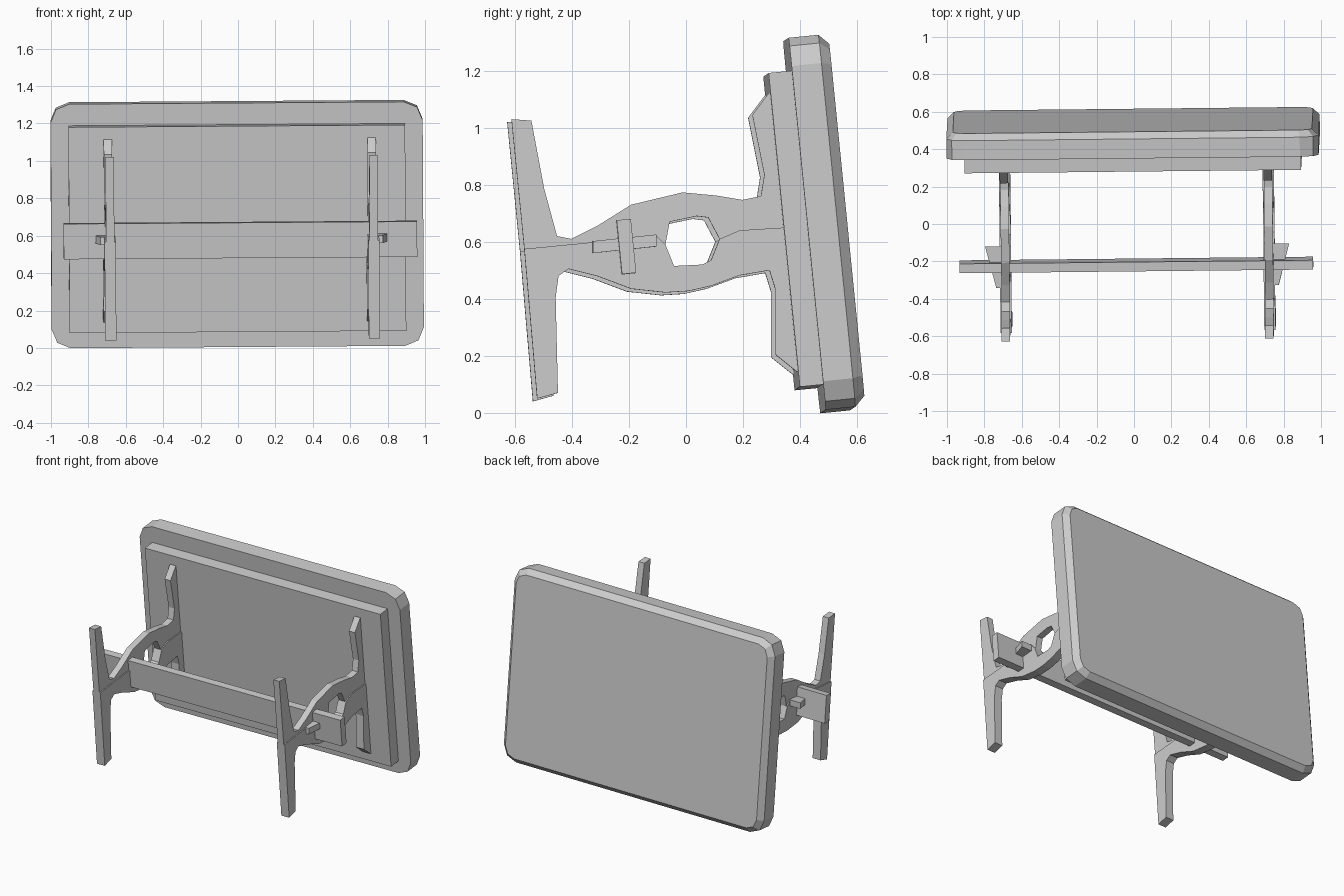
import bpy, bmesh
from math import radians
from mathutils import Matrix, Vector

cube = bpy.data.objects.get("Cube")
if cube:
    bpy.data.objects.remove(cube, do_unlink=True)

GREY = (0.6, 0.6, 0.6, 1.0)
mat = bpy.data.materials.new("plain_grey")
mat.use_nodes = True
mat.diffuse_color = GREY
mat.node_tree.nodes["Principled BSDF"].inputs["Base Color"].default_value = GREY

# The whole table lies very slightly turned and rolled
PIVOT = Matrix.Translation((0, 0, 0.66))
LEAN = PIVOT @ Matrix.Rotation(radians(0.6), 4, 'Z') @ Matrix.Rotation(radians(-0.4), 4, 'Y') @ PIVOT.inverted()
TILT = Matrix.Rotation(radians(5.69), 4, 'X')


def finish(bm, name):
    bm.transform(LEAN)
    bmesh.ops.recalc_face_normals(bm, faces=bm.faces[:])
    mesh = bpy.data.meshes.new(name)
    bm.to_mesh(mesh)
    bm.free()
    mesh.materials.append(mat)
    obj = bpy.data.objects.new(name, mesh)
    bpy.context.collection.objects.link(obj)
    return obj


def box(size, centre):
    bm = bmesh.new()
    bmesh.ops.create_cube(bm, size=1)
    bm.transform(Matrix.Diagonal((*size, 1)))
    return bm, Matrix.Translation(centre) @ TILT


def prism(name, points, offset):
    """Extrude a flat outline of 3D points along an offset."""
    bm = bmesh.new()
    face = bm.faces.new([bm.verts.new(p) for p in points])
    new = bmesh.ops.extrude_face_region(bm, geom=[face])["geom"]
    verts = [g for g in new if isinstance(g, bmesh.types.BMVert)]
    bmesh.ops.translate(bm, verts=verts, vec=offset)
    return finish(bm, name)


# Table top: rounded corners, chamfer round the outer face only
bm, place = box((1.99, 0.14, 1.311), (0, 0.485, 0.664))
corners = [e for e in bm.edges if abs((e.verts[0].co - e.verts[1].co).y) > 0.1]
bmesh.ops.bevel(bm, geom=corners, offset=0.1, segments=2, profile=0.5, affect='EDGES')
rim = [e for e in bm.edges if all(v.co.y > 0.069 for v in e.verts)]
bmesh.ops.bevel(bm, geom=rim, offset=0.035, segments=1, affect='EDGES')
bm.transform(place)
finish(bm, "table_top")

# Panel under the top
bm, place = box((1.8, 0.09, 1.106), (0, 0.38, 0.64))
bm.transform(place)
finish(bm, "under_panel")

# Trestle ends, each made of two cut halves that leave an opening between them
UPPER = [(-0.575, 0.57), (-0.62, 1.025), (-0.55, 1.02), (-0.505, 0.78), (-0.46, 0.615),
         (-0.41, 0.605), (-0.32, 0.65), (-0.2, 0.725), (-0.02, 0.768), (0.1, 0.757),
         (0.19, 0.742), (0.255, 0.755), (0.267, 0.83), (0.225, 1.04), (0.285, 1.12),
         (0.34, 1.1), (0.4, 0.645), (0.34, 0.645), (0.18, 0.635), (0.11, 0.605),
         (0.07, 0.68), (0.03, 0.685), (-0.065, 0.665), (-0.08, 0.585), (-0.11, 0.615)]
LOWER = [(-0.575, 0.57), (-0.11, 0.615), (-0.08, 0.585), (-0.05, 0.51), (0.05, 0.515),
         (0.08, 0.53), (0.11, 0.605), (0.18, 0.635), (0.34, 0.645), (0.4, 0.645),
         (0.43, 0.14), (0.38, 0.14), (0.305, 0.2), (0.305, 0.43), (0.285, 0.495),
         (0.18, 0.477), (0.08, 0.44), (0, 0.422), (-0.08, 0.417), (-0.2, 0.43),
         (-0.32, 0.475), (-0.42, 0.5), (-0.455, 0.475), (-0.465, 0.4), (-0.457, 0.065),
         (-0.53, 0.045)]
for side, x in (("right", -0.69), ("left", 0.72)):
    for part, outline, width in (("upper", UPPER, 0.045), ("lower", LOWER, 0.06)):
        points = [(x - width / 2, y, z) for y, z in outline]
        prism(f"{side}_{part}_trestle", points, Vector((width, 0, 0)))

    # Wedge locking the stretcher, thicker at its inner end
    s = 1 if x > 0 else -1
    wedge = [(0.015, -0.335, 0.555), (0.05, -0.335, 0.555),
             (0.108, -0.112, 0.578), (0.015, -0.112, 0.578)]
    prism(f"{side}_wedge", [(x + s * dx, y, z) for dx, y, z in wedge], Vector((0, 0, 0.042)))

# Stretcher plank joining the trestles
bm, place = box((1.89, 0.05, 0.19), (0.01, -0.219, 0.577))
bm.transform(place)
finish(bm, "stretcher")
